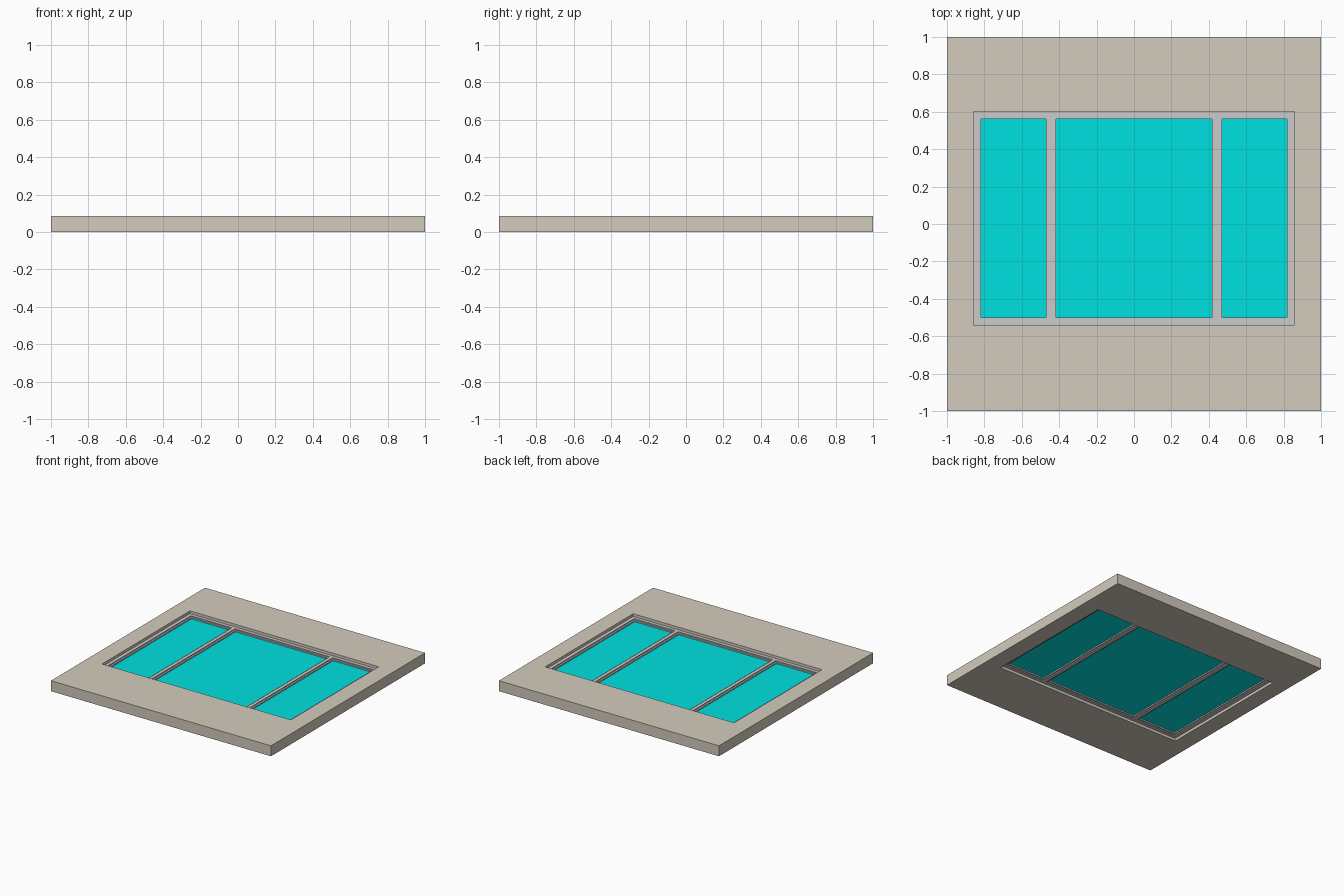
import bpy, bmesh

if "Cube" in bpy.data.objects:
    bpy.data.objects.remove(bpy.data.objects["Cube"])

def material(name, rgb):
    m = bpy.data.materials.new(name)
    m.diffuse_color = (*rgb, 1)
    m.use_nodes = True
    m.node_tree.nodes["Principled BSDF"].inputs["Base Color"].default_value = m.diffuse_color
    return m

def panel(name, outer, holes, z0, z1, mat):
    """Slab with rectangular through-holes, built on a grid of cells."""
    rects = [outer] + holes
    xs = sorted({v for r in rects for v in (r[0], r[1])})
    ys = sorted({v for r in rects for v in (r[2], r[3])})
    bm = bmesh.new()
    grid = {(x, y): bm.verts.new((x, y, z0)) for x in xs for y in ys}
    for xa, xb in zip(xs, xs[1:]):
        for ya, yb in zip(ys, ys[1:]):
            cx, cy = (xa + xb) / 2, (ya + yb) / 2
            if not any(h[0] < cx < h[1] and h[2] < cy < h[3] for h in holes):
                bm.faces.new([grid[p] for p in ((xa, ya), (xb, ya), (xb, yb), (xa, yb))])
    bmesh.ops.delete(bm, geom=[v for v in bm.verts if not v.link_faces], context='VERTS')
    top = bmesh.ops.extrude_face_region(bm, geom=bm.faces[:])['geom']
    bmesh.ops.translate(bm, vec=(0, 0, z1 - z0),
                        verts=[g for g in top if isinstance(g, bmesh.types.BMVert)])
    bmesh.ops.recalc_face_normals(bm, faces=bm.faces[:])
    me = bpy.data.meshes.new(name)
    bm.to_mesh(me)
    bm.free()
    ob = bpy.data.objects.new(name, me)
    bpy.context.collection.objects.link(ob)
    if mat:
        me.materials.append(mat)
    return ob

def inset(r, d):
    return (r[0] + d, r[1] - d, r[2] + d, r[3] - d)

wall_mat = material("plaster", (0.65, 0.60, 0.51))
glass_mat = material("glass", (0.0, 0.75, 0.75))

opening = (-0.858, 0.858, -0.54, 0.602)
y0, y1 = -0.513, 0.575
panes = [(-0.83, -0.458, y0, y1), (-0.43, 0.43, y0, y1), (0.458, 0.83, y0, y1)]

# Wall and the three-light window frame set into it
panel("wall", (-1, 1, -1, 1), [opening], 0, 0.086, wall_mat)
panel("window_frame", opening, panes, 0.022, 0.064, None)

# Sash and glass for each light
for side, p in zip(("left", "middle", "right"), panes):
    panel("sash_" + side, p, [inset(p, 0.013)], 0.03, 0.056, None)
    panel("glass_" + side, inset(p, 0.013), [], 0.04, 0.046, glass_mat)
